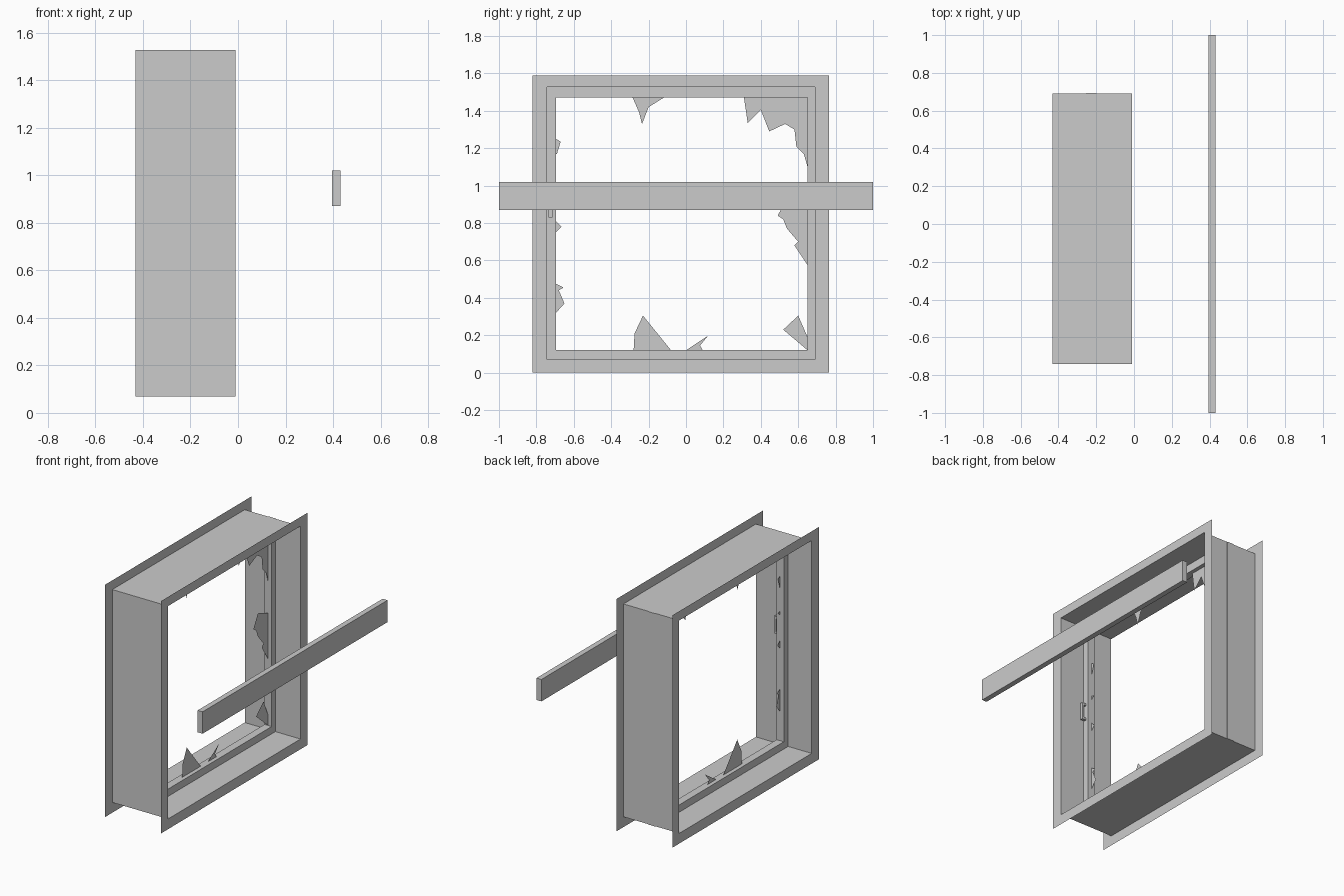
import bpy, bmesh

if "Cube" in bpy.data.objects:
    bpy.data.objects.remove(bpy.data.objects["Cube"])

Y0, Y1, Z0, Z1 = -0.742, 0.69, 0.07, 1.527      # tunnel section
X_BACK, X_FRONT, X_GLASS = -0.432, -0.01, -0.227


def make(name, verts, faces):
    me = bpy.data.meshes.new(name)
    me.from_pydata(verts, [], faces)
    me.update()
    ob = bpy.data.objects.new(name, me)
    bpy.context.collection.objects.link(ob)
    return ob


def rect(x, y0, y1, z0, z1):
    return [(x, y0, z0), (x, y1, z0), (x, y1, z1), (x, y0, z1)]


def loft(name, rings, closed=False):
    """Skin a sequence of four-point rings."""
    n = len(rings)
    faces = []
    for r in range(n if closed else n - 1):
        a, b = 4 * r, 4 * ((r + 1) % n)
        faces += [(a + i, a + (i + 1) % 4, b + (i + 1) % 4, b + i) for i in range(4)]
    ob = make(name, [v for ring in rings for v in ring], faces)
    bm = bmesh.new()
    bm.from_mesh(ob.data)
    bmesh.ops.recalc_face_normals(bm, faces=bm.faces)
    bm.to_mesh(ob.data)
    bm.free()
    return ob


def box(name, x0, x1, y0, y1, z0, z1):
    v = rect(x0, y0, y1, z0, z1) + rect(x1, y0, y1, z0, z1)
    return make(name, v, [(3, 2, 1, 0), (4, 5, 6, 7), (0, 1, 5, 4),
                          (1, 2, 6, 5), (2, 3, 7, 6), (3, 0, 4, 7)])


# thin-walled tunnel with a flat flange on each end
def outer(x):
    return rect(x, -0.82, 0.765, 0.0, 1.59)


def inner(x):
    return rect(x, Y0, Y1, Z0, Z1)


loft("window_casing", [outer(X_BACK), inner(X_BACK), inner(X_FRONT), outer(X_FRONT)])

# window frame inside the tunnel, poking slightly through one side
loft("window_frame", [rect(x, *s) for x, s in (
    (-0.2, (Y0, 0.694, Z0, Z1)), (-0.254, (Y0, 0.694, Z0, Z1)),
    (-0.254, (-0.695, 0.65, 0.12, 1.47)), (-0.2, (-0.695, 0.65, 0.12, 1.47)))], closed=True)

# latch handle on the frame
box("latch_grip", -0.18, -0.168, -0.735, -0.715, 0.83, 0.95)
for z in (0.83, 0.935):
    box("latch_post", -0.2, -0.18, -0.735, -0.715, z, z + 0.015)

# broken glass left in the frame, outlines in y and z
shards = [
    [(-.285, 1.47), (-.25, 1.39), (-.235, 1.33), (-.2, 1.42), (-.12, 1.47)],
    [(.31, 1.47), (.33, 1.335), (.4, 1.405), (.445, 1.29), (.53, 1.33),
     (.58, 1.3), (.59, 1.21), (.63, 1.17), (.65, 1.1), (.65, 1.47)],
    [(.65, .575), (.58, .68), (.6, .7), (.54, .77), (.52, .82), (.49, .84),
     (.54, .93), (.65, .89)],
    [(.65, .12), (.52, .23), (.6, .305), (.65, .19)],
    [(-.28, .12), (-.275, .21), (-.23, .305), (-.08, .12)],
    [(0, .12), (.12, .2), (.075, .145), (.09, .12)],
    [(-.695, 1.25), (-.67, 1.235), (-.69, 1.17), (-.695, 1.17)],
    [(-.695, 1.01), (-.67, 1.0), (-.695, .98)],
    [(-.695, .81), (-.665, .78), (-.695, .75)],
    [(-.695, .475), (-.655, .455), (-.68, .44), (-.65, .37), (-.695, .32)],
]
for pts in shards:
    make("glass_shard", [(X_GLASS, y, z) for y, z in pts], [range(len(pts))])

# loose plank in front of the window
box("plank", 0.395, 0.432, -1, 1, 0.87, 1.02)
